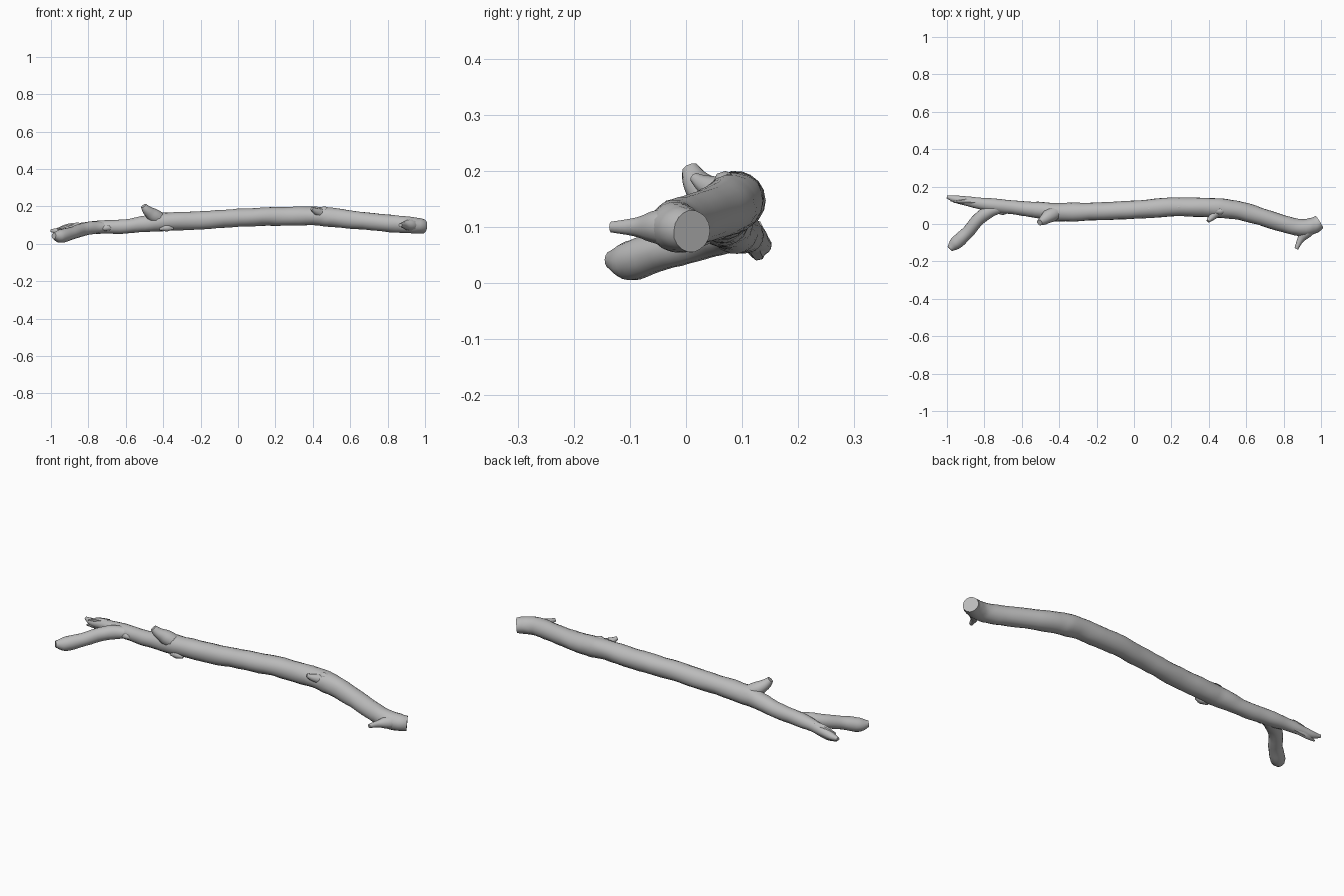
import bpy, bmesh, math
from mathutils import Vector, noise

cube = bpy.data.objects.get("Cube")
if cube:
    bpy.data.objects.remove(cube, do_unlink=True)

bark = bpy.data.materials.new("grey bark")
bark.use_nodes = True
GREY = (0.5, 0.5, 0.5, 1)
bark.diffuse_color = GREY
bark.node_tree.nodes["Principled BSDF"].inputs["Base Color"].default_value = GREY


def spline(points, steps):
    """Catmull-Rom through x, y, z, radius points."""
    pts = [Vector(p) for p in points]
    pts = [2 * pts[0] - pts[1]] + pts + [2 * pts[-1] - pts[-2]]
    out = []
    for a, b, c, d in zip(pts, pts[1:], pts[2:], pts[3:]):
        for i in range(steps):
            t = i / steps
            out.append(0.5 * (2 * b + (c - a) * t + (2 * a - 5 * b + 4 * c - d) * t * t
                              + (3 * b - a - 3 * c + d) * t ** 3))
    return out + [pts[-2]]


def limb(name, points, sides=14, steps=5, rough=0.08):
    """Tapered, slightly gnarled tube with closed ends."""
    path = spline(points, steps)
    centres = [p.to_3d() for p in path]
    bm = bmesh.new()
    rings = []
    for i, p in enumerate(path):
        along = (centres[min(i + 1, len(path) - 1)] - centres[max(i - 1, 0)]).normalized()
        ref = Vector((0, 0, 1)) if abs(along.z) < 0.8 else Vector((0, 1, 0))
        u = along.cross(ref).normalized()
        v = u.cross(along)
        ring = []
        for k in range(sides):
            a = math.tau * k / sides
            out = u * math.cos(a) + v * math.sin(a)
            co = centres[i] + out * p[3]
            bump = noise.noise(co * 14) + 0.5 * noise.noise(co * 40)
            ring.append(bm.verts.new(co + out * p[3] * rough * bump))
        rings.append(ring)
    for r, s in zip(rings, rings[1:]):
        for k in range(sides):
            n = (k + 1) % sides
            bm.faces.new((r[k], r[n], s[n], s[k]))
    bm.faces.new(rings[0])
    bm.faces.new(rings[-1])
    bmesh.ops.recalc_face_normals(bm, faces=bm.faces)
    mesh = bpy.data.meshes.new(name)
    bm.to_mesh(mesh)
    bm.free()
    mesh.materials.append(bark)
    obj = bpy.data.objects.new(name, mesh)
    bpy.context.collection.objects.link(obj)
    bpy.ops.object.select_all(action="DESELECT")
    obj.select_set(True)
    bpy.context.view_layer.objects.active = obj
    bpy.ops.object.shade_smooth_by_angle(angle=math.radians(50))
    return obj


# Main stem, from the splintered thin end to the thick cut end
limb("main_stem", [
    (-1, .145, .07, .008), (-.95, .132, .068, .02), (-.85, .115, .082, .029),
    (-.75, .1, .088, .036), (-.6, .083, .093, .038), (-.5, .073, .106, .044),
    (-.4, .063, .117, .05), (-.2, .067, .125, .048), (0, .076, .138, .049),
    (.2, .091, .146, .05), (.4, .088, .148, .051), (.5, .08, .142, .052),
    (.6, .062, .129, .048), (.8, .002, .109, .046), (.9, -.02, .102, .045),
    (.96, -.008, .096, .043), (.992, .01, .093, .038)], sides=18)

# Side fork near the thin end
limb("fork", [
    (-.7, .09, .09, .026), (-.77, .07, .086, .034), (-.83, .025, .075, .034),
    (-.89, -.045, .055, .034), (-.95, -.1, .041, .036), (-.985, -.133, .042, .016)])

# Splinters on the broken tip
limb("upper_splinter", [(-.85, .12, .095, .02), (-.91, .12, .094, .013), (-.965, .118, .08, .005)], 7)
limb("lower_splinter", [(-.86, .12, .072, .02), (-.93, .128, .055, .015), (-.98, .125, .048, .005)], 7)

# Broken branch stubs
limb("upright_stub", [
    (-.40, .065, .125, .035), (-.45, .045, .15, .037), (-.485, .02, .178, .026),
    (-.505, .008, .203, .016)], 10)
limb("end_twig", [
    (.96, .0, .098, .035), (.92, -.045, .1, .032), (.89, -.085, .1, .018),
    (.868, -.133, .1, .01)], 10)
limb("short_spur", [(.45, .07, .16, .03), (.415, .035, .175, .018), (.395, .015, .188, .009)], 8)

# Small knots along the bark
for i, (x, y, z, r) in enumerate([
        (.46, .07, .18, .022), (.36, .085, .187, .012), (.24, .09, .186, .012),
        (.08, .08, .178, .014), (-.38, .03, .085, .02), (-.7, .067, .085, .018)]):
    limb(f"knot_{i + 1}", [(x - .04, y, z - .008, r * .3), (x, y, z, r), (x + .035, y, z - .005, r * .3)],
         8, 3, .2)
